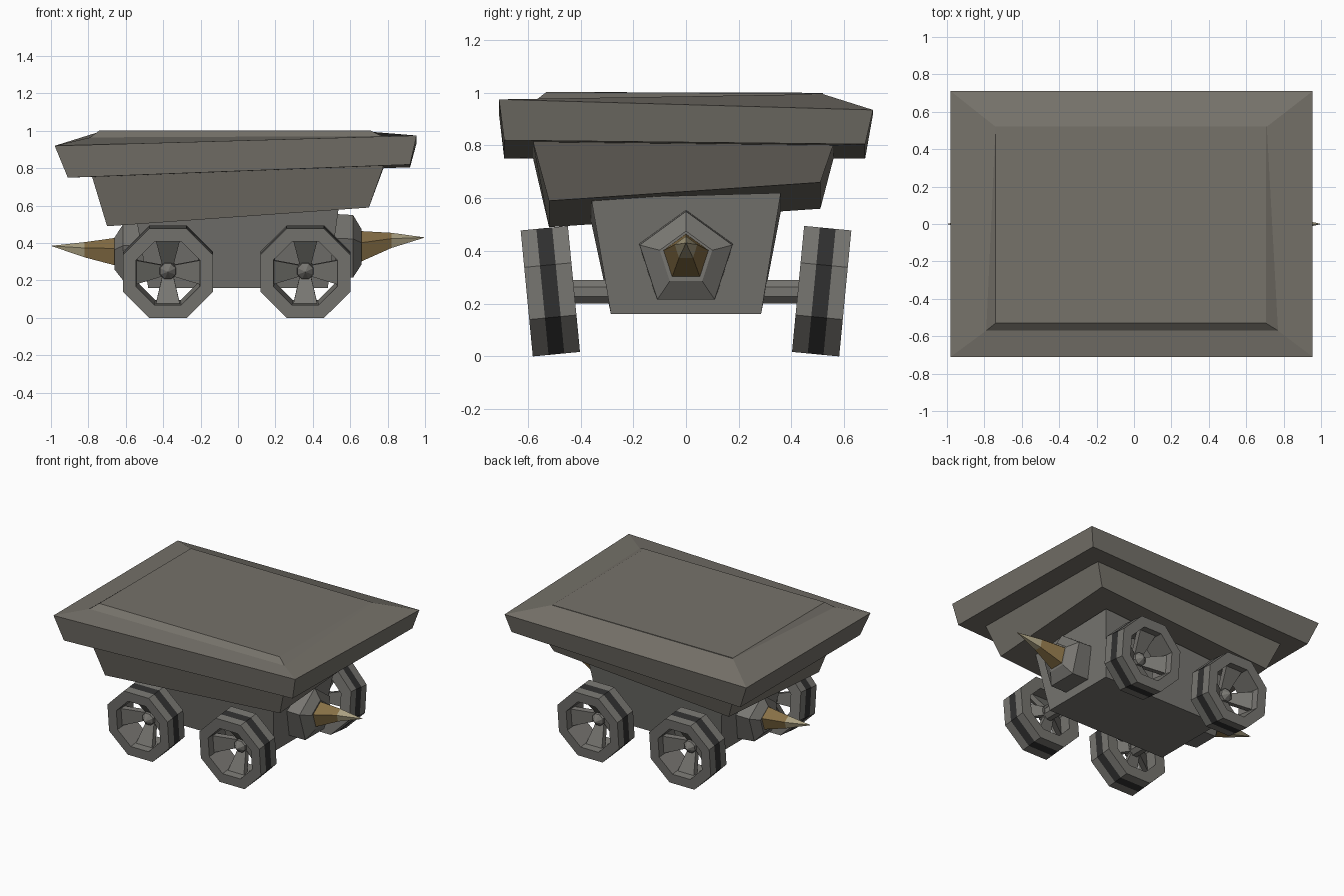
import bpy, bmesh, math
from mathutils import Matrix, Vector

if "Cube" in bpy.data.objects:
    bpy.data.objects.remove(bpy.data.objects["Cube"])


def material(name, r, g, b):
    m = bpy.data.materials.new(name)
    m.diffuse_color = (r, g, b, 1)
    m.use_nodes = True
    m.node_tree.nodes["Principled BSDF"].inputs["Base Color"].default_value = m.diffuse_color
    return m


STONE = material("warm grey stone", 0.180, 0.168, 0.144)
METAL = material("grey metal", 0.185, 0.180, 0.165)
DARK = material("dark band", 0.030, 0.030, 0.030)
BRONZE = material("bronze", 0.240, 0.160, 0.060)
BONE = material("pale tip", 0.400, 0.350, 0.220)


def loft(name, rings, mats, seg_mats=None, closed=False, matrix=None):
    """Skin matching rings of points; each step may have its own material."""
    bm = bmesh.new()
    vs = [[bm.verts.new(p) for p in ring] for ring in rings]
    n, k = len(rings[0]), len(rings)
    for i in range(k if closed else k - 1):
        a, b = vs[i], vs[(i + 1) % k]
        for j in range(n):
            f = bm.faces.new((a[j], a[(j + 1) % n], b[(j + 1) % n], b[j]))
            f.material_index = seg_mats[i] if seg_mats else 0
    if not closed:
        bm.faces.new(vs[0])
        bm.faces.new(vs[-1]).material_index = seg_mats[-1] if seg_mats else 0
    bmesh.ops.remove_doubles(bm, verts=bm.verts, dist=1e-5)
    bmesh.ops.recalc_face_normals(bm, faces=bm.faces)
    mesh = bpy.data.meshes.new(name)
    bm.to_mesh(mesh)
    bm.free()
    for m in mats:
        mesh.materials.append(m)
    ob = bpy.data.objects.new(name, mesh)
    bpy.context.collection.objects.link(ob)
    if matrix:
        ob.matrix_world = matrix
    return ob


def rect(x0, x1, y0, y1, z):
    """Four corners; z lists front left, front right, back right, back left."""
    return [(x0, y0, z[0]), (x1, y0, z[1]), (x1, y1, z[2]), (x0, y1, z[3])]


def pentagon(x, z, r):
    return [(x, r * math.sin(t), z + r * math.cos(t))
            for t in (math.tau * i / 5 for i in range(5))]


def octagon(r, y):
    return [(r * math.cos(t), y, r * math.sin(t))
            for t in (math.tau * (i + 0.5) / 8 for i in range(8))]


# Crooked tub, rim and filled top
loft("tub", [rect(-0.70, 0.70, -0.52, 0.51, (0.49, 0.59, 0.66, 0.56)),
             rect(-0.785, 0.785, -0.585, 0.565, (0.77, 0.83, 0.82, 0.77))], [STONE])
inner = [(-0.79, -0.57, 0.965), (0.77, -0.57, 0.972),
         (0.71, 0.52, 0.995), (-0.74, 0.52, 0.995)]
loft("rim", [rect(-0.91, 0.92, -0.69, 0.68, (0.75, 0.82, 0.805, 0.75)),
             rect(-0.98, 0.955, -0.71, 0.71, (0.92, 0.975, 0.935, 0.92)),
             inner], [STONE])
loft("load", [inner, rect(-0.74, 0.705, -0.53, 0.52, (1.003, 1.003, 0.998, 1.0))],
     [STONE])

# Chassis
loft("chassis", [rect(-0.48, 0.48, -0.285, 0.285, (0.16,) * 4),
                 rect(-0.54, 0.54, -0.36, 0.36, (0.51, 0.60, 0.62, 0.55))], [METAL])

# Bumpers and spikes
loft("right_bumper", [pentagon(0.44, 0.37, 0.19), pentagon(0.615, 0.365, 0.185),
                      pentagon(0.66, 0.37, 0.105)], [METAL])
loft("left_bumper", [pentagon(-0.44, 0.34, 0.185), pentagon(-0.615, 0.335, 0.165),
                     pentagon(-0.66, 0.335, 0.095)], [METAL])
loft("right_spike", [pentagon(0.64, 0.37, 0.095), pentagon(0.82, 0.41, 0.045),
                     pentagon(1.0, 0.43, 0)], [BRONZE, BONE], [0, 1])
loft("left_spike", [pentagon(-0.64, 0.345, 0.085), pentagon(-0.82, 0.36, 0.045),
                    pentagon(-1.0, 0.385, 0)], [BRONZE, BONE], [0, 1])

# Wheels: banded octagonal tyre, four dished spokes and a hub
TYRE = [(0.26, -0.09), (0.26, -0.03), (0.26, 0.03), (0.26, 0.09),
        (0.185, 0.09), (0.175, -0.09)]
for x, end in ((-0.375, "left"), (0.36, "right")):
    loft(end + "_axle", [[(p[0] + x, p[1], p[2] + 0.245) for p in octagon(0.048, y)]
                         for y in (-0.47, 0.47)], [METAL])
    for s, side in ((-1, "front"), (1, "back")):
        tag = side + "_" + end + "_"
        m = (Matrix.Translation((x, s * 0.515, 0.247))
             @ Matrix.Rotation(math.radians(-5.5 * s), 4, 'X'))
        loft(tag + "tyre", [octagon(r, s * y) for r, y in TYRE], [METAL, DARK],
             [0, 1, 0, 0, 0, 0], True, m)
        loft(tag + "hub", [octagon(0.055, s * -0.09), octagon(0.045, s * -0.02),
                           octagon(0, s * 0.02)], [METAL], matrix=m)
        for i in range(4):
            rings = []
            for r, w, y in ((0.03, 0.03, -0.045), (0.185, 0.068, 0.05)):
                rings.append([(-w, s * (y - 0.04), r), (w, s * (y - 0.04), r),
                              (w, s * y, r), (-w, s * y, r)])
            loft(tag + "spoke_%d" % (i + 1), rings, [METAL],
                 matrix=m @ Matrix.Rotation(math.pi / 2 * i, 4, 'Y'))
